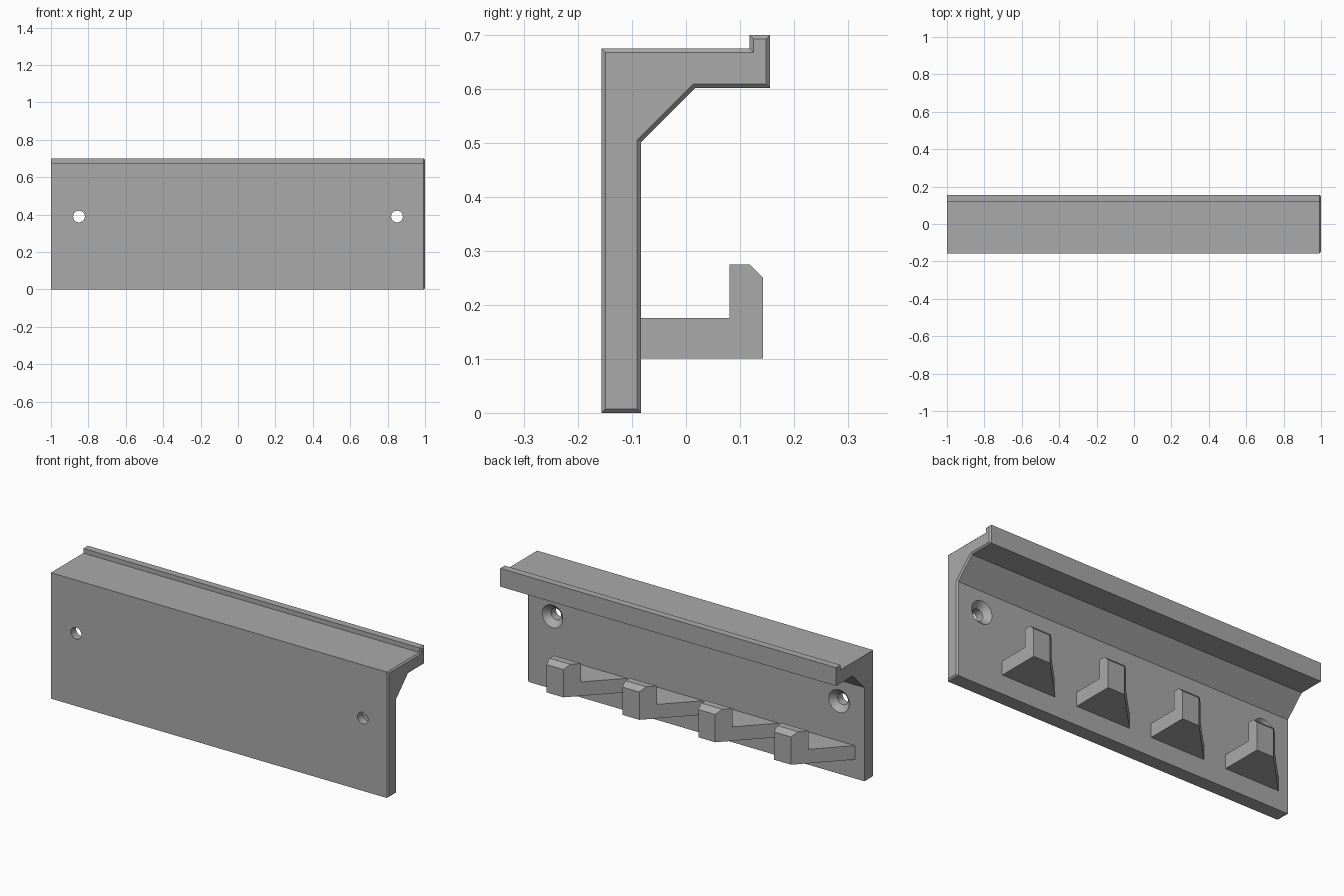
import bpy, bmesh, math
from mathutils import Vector, Matrix

cube = bpy.data.objects.get("Cube")
if cube:
    bpy.data.objects.remove(cube, do_unlink=True)

grey = bpy.data.materials.new("matte grey")
grey.use_nodes = True
COLOUR = (0.4, 0.4, 0.4, 1)
grey.diffuse_color = COLOUR
grey.node_tree.nodes["Principled BSDF"].inputs["Base Color"].default_value = COLOUR

WALL = -0.083      # back face of the plate
CHAMFER = 0.0075


def make_object(name, bm):
    bmesh.ops.recalc_face_normals(bm, faces=bm.faces)
    mesh = bpy.data.meshes.new(name)
    bm.to_mesh(mesh)
    bm.free()
    mesh.materials.append(grey)
    obj = bpy.data.objects.new(name, mesh)
    bpy.context.collection.objects.link(obj)
    return obj


def extrude_profile(points, x0, x1):
    """Extrude a (y, z) outline along x; returns the bmesh and its +x cap."""
    bm = bmesh.new()
    base = bm.faces.new([bm.verts.new((x0, y, z)) for y, z in points])
    result = bmesh.ops.extrude_face_region(bm, geom=[base], use_keep_orig=True)["geom"]
    verts = [g for g in result if isinstance(g, bmesh.types.BMVert)]
    cap = next(g for g in result if isinstance(g, bmesh.types.BMFace))
    bmesh.ops.translate(bm, vec=(x1 - x0, 0, 0), verts=verts)
    bmesh.ops.recalc_face_normals(bm, faces=bm.faces)
    return bm, cap


# Plate with overhanging top ledge and lip, chamfered at one end
outline = [(-0.157, 0), (WALL, 0), (WALL, 0.502), (0.017, 0.602), (0.156, 0.602),
           (0.156, 0.7), (0.118, 0.7), (0.118, 0.675), (-0.157, 0.675)]
bm, cap = extrude_profile(outline, -1, 1 - CHAMFER)
bmesh.ops.inset_individual(bm, faces=[cap], thickness=CHAMFER, depth=CHAMFER,
                           use_even_offset=True)
plate = make_object("wall_plate", bm)

# Countersunk screw holes, cut by a turned screw shape
screw = [(0, -0.2), (0.031, -0.2), (0.031, -0.113), (0.071, -0.073), (0, -0.073)]
for side in (-1, 1):
    bm = bmesh.new()
    centre = Vector((side * 0.85, 0, 0.39))
    ring = [bm.verts.new(centre + Vector((r, y, 0))) for r, y in screw]
    edges = [bm.edges.new(pair) for pair in zip(ring, ring[1:])]
    bmesh.ops.spin(bm, geom=ring + edges, cent=centre, axis=(0, 1, 0),
                   angle=math.tau, steps=48, use_merge=True)
    bmesh.ops.remove_doubles(bm, verts=bm.verts, dist=0.0001)
    cutter = make_object("screw_hole_cutter", bm)
    cutter.hide_render = True
    cut = plate.modifiers.new("screw_hole", 'BOOLEAN')
    cut.operation = 'DIFFERENCE'
    cut.solver = 'EXACT'
    cut.object = cutter
    bpy.context.view_layer.objects.active = plate
    bpy.ops.object.modifier_apply(modifier=cut.name)
    bpy.data.objects.remove(cutter, do_unlink=True)

bpy.ops.object.select_all(action='DESELECT')
plate.select_set(True)
bpy.context.view_layer.objects.active = plate
bpy.ops.object.shade_smooth_by_angle(angle=math.radians(20))

# Row of hooks: straight on one side, tapering on the other
hook = [(WALL, 0.101), (0.143, 0.101), (0.143, 0.25), (0.118, 0.275),
        (0.081, 0.275), (0.081, 0.176), (WALL, 0.176)]
for i in range(4):
    x = 0.727 - 0.45 * i
    bm, cap = extrude_profile(hook, x - 0.1, x)
    for v in bm.verts:
        if v.co.x < x - 0.05:
            v.co.x -= 0.22 * (0.143 - v.co.y) / (0.143 - WALL)
    make_object(f"hook_{i + 1}", bm)
